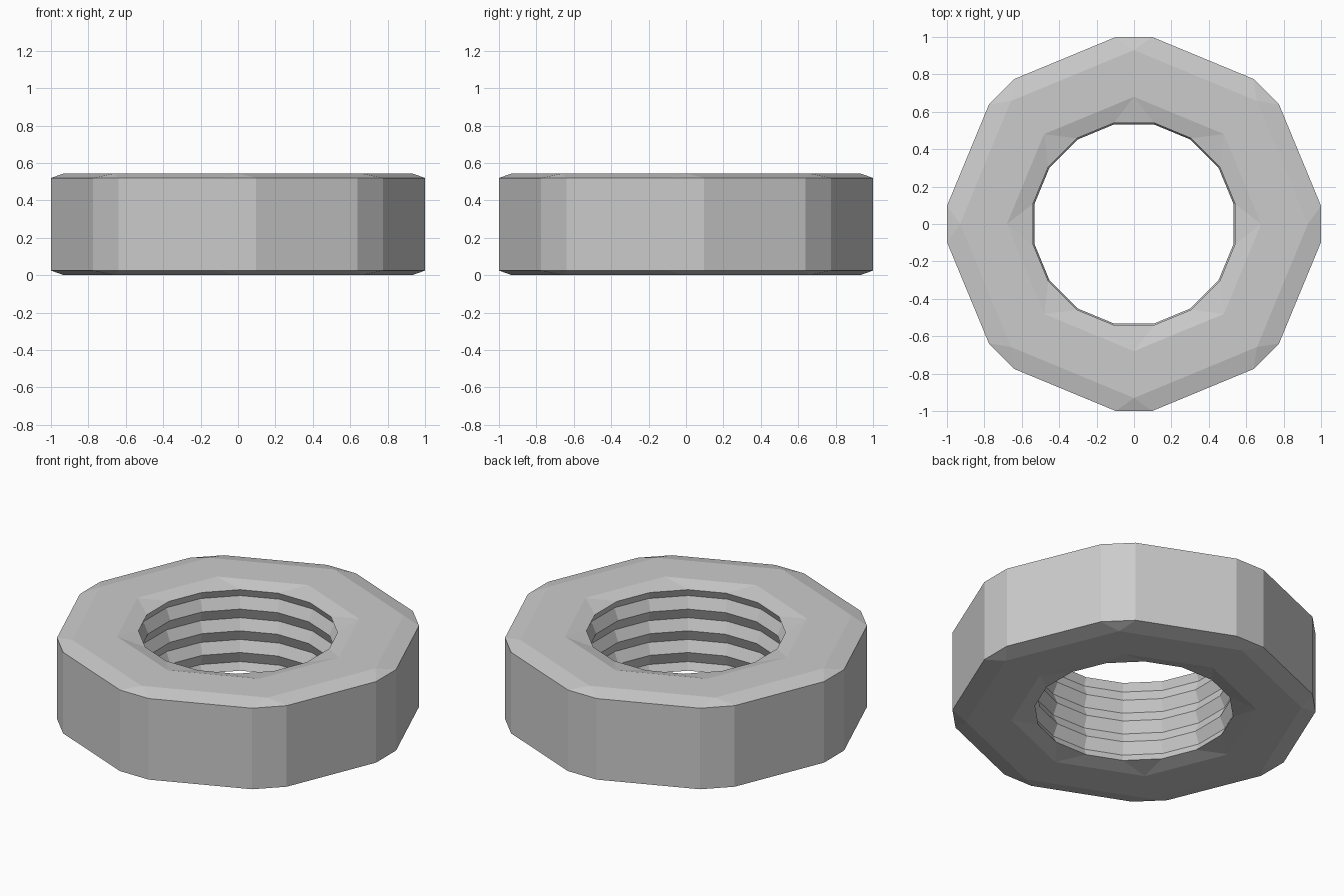
import bpy, bmesh
from math import pi, sin, cos, atan2

if "Cube" in bpy.data.objects:
    bpy.data.objects.remove(bpy.data.objects["Cube"])

HEIGHT = 0.545
bm = bmesh.new()


def octagon(r, z):
    """Eight corners, the first on the +x axis."""
    return [[bm.verts.new((r * cos(k * pi / 4), r * sin(k * pi / 4), z))] for k in range(8)]


def split_octagon(r, z, delta=pi / 16):
    """Eight corners, each cut into a pair of points at +-delta."""
    return [[bm.verts.new((r * cos(k * pi / 4 + s * delta), r * sin(k * pi / 4 + s * delta), z))
             for s in (-1, 1)] for k in range(8)]


def bridge(a, b):
    for k in range(8):
        n = (k + 1) % 8
        # side between two corners
        bm.faces.new((a[k][-1], a[n][0], b[n][0], b[k][-1]))
        # corner facet: quad between pairs, triangle at a single point
        corner = a[k] + b[k][::-1]
        if len(corner) > 2:
            bm.faces.new(corner)


# closed cross-section: top face, outer wall, bottom face
DELTA = atan2(0.097, 1.0)
R_OUT = (1 + 0.097 ** 2) ** 0.5
rings = [
    octagon(0.68, HEIGHT), octagon(0.93, HEIGHT),
    split_octagon(R_OUT, HEIGHT - 0.025, DELTA), split_octagon(R_OUT, 0.025, DELTA),
    octagon(0.93, 0), octagon(0.68, 0),
]
# threaded bore, from bottom to top
bore = [(0.551, 0.025), (0.572, 0.071), (0.543, 0.14), (0.572, 0.206), (0.543, 0.2725),
        (0.572, 0.339), (0.543, 0.405), (0.572, 0.474), (0.551, 0.52)]
rings += [split_octagon(r, z) for r, z in bore]

for i, ring in enumerate(rings):
    bridge(ring, rings[(i + 1) % len(rings)])
bmesh.ops.recalc_face_normals(bm, faces=bm.faces[:])

mesh = bpy.data.meshes.new("threaded_nut")
bm.to_mesh(mesh)
bm.free()
nut = bpy.data.objects.new("threaded_nut", mesh)
bpy.context.collection.objects.link(nut)
